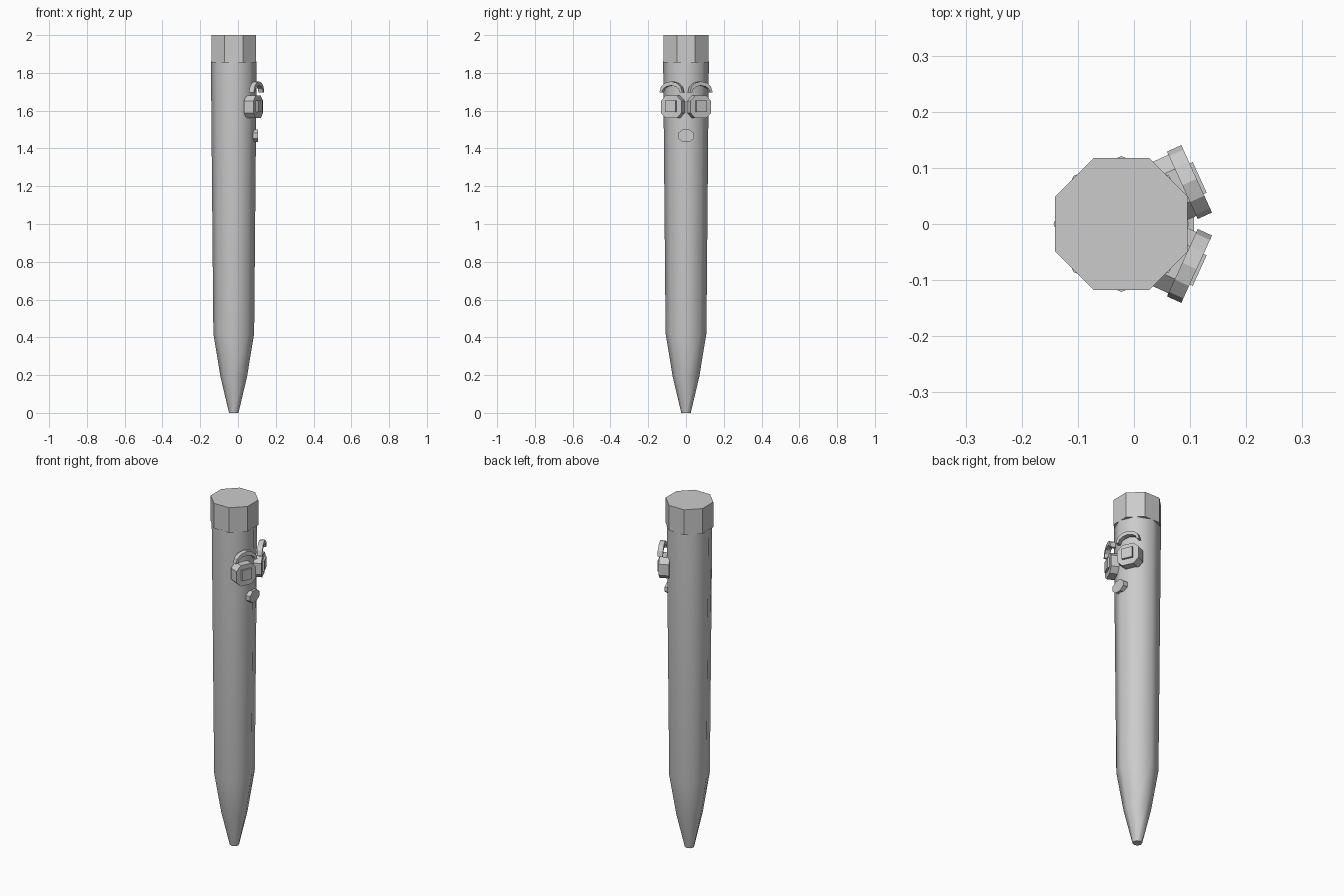
import bpy
import bmesh
from math import cos, sin, pi, radians
from mathutils import Matrix, Vector

cube = bpy.data.objects.get("Cube")
if cube:
    bpy.data.objects.remove(cube)

AXIS_X = -0.0225   # centre line of the barrel
SIDES = 8

grey = bpy.data.materials.new("plain_grey")
grey.use_nodes = True
grey.diffuse_color = (0.6, 0.6, 0.6, 1)
grey.node_tree.nodes["Principled BSDF"].inputs["Base Color"].default_value = (0.6, 0.6, 0.6, 1)


def loft(name, rings, matrix=Matrix(), smooth=False):
    """Skin a list of equal-length point rings and close both ends."""
    bm = bmesh.new()
    loops = [[bm.verts.new(matrix @ Vector(p)) for p in ring] for ring in rings]
    n = len(loops[0])
    for a, b in zip(loops, loops[1:]):
        for i in range(n):
            j = (i + 1) % n
            bm.faces.new((a[i], a[j], b[j], b[i]))
    bm.faces.new(loops[0])
    bm.faces.new(loops[-1])
    bmesh.ops.recalc_face_normals(bm, faces=bm.faces)
    mesh = bpy.data.meshes.new(name)
    bm.to_mesh(mesh)
    bm.free()
    mesh.materials.append(grey)
    obj = bpy.data.objects.new(name, mesh)
    bpy.context.collection.objects.link(obj)
    if smooth:
        bpy.ops.object.select_all(action="DESELECT")
        obj.select_set(True)
        bpy.context.view_layer.objects.active = obj
        bpy.ops.object.shade_smooth_by_angle(angle=radians(50))
    return obj


def ring(radius, z, turn=0.0):
    return [(AXIS_X + radius * cos(turn + 2 * pi * i / SIDES),
             radius * sin(turn + 2 * pi * i / SIDES), z) for i in range(SIDES)]


def plate(name, outline, back, front, matrix=Matrix()):
    """Extrude a (sideways, up) outline along local x."""
    return loft(name, [[(x, t, z) for t, z in outline] for x in (back, front)], matrix)


def chamfered(half, cut):
    k = half - cut
    return [(half, -k), (half, k), (k, half), (-k, half),
            (-half, k), (-half, -k), (-k, -half), (k, -half)]


# Barrel with tapered point
profile = [(0.025, 0), (0.07, 0.19), (0.108, 0.42), (0.121, 1.86)]
loft("barrel", [ring(r, z) for r, z in profile], smooth=True)

# Flat-sided end cap, turned half a side
cap_radius = 0.118 / cos(pi / SIDES)
loft("end_cap", [ring(cap_radius, z, pi / SIDES) for z in (1.855, 2.0)])

# Eyes, pupils and brows, angled outward on each side
STEPS = 6
arc = [pi * i / STEPS for i in range(STEPS + 1)]
brow = [(0.066 * cos(a), 0.058 * sin(a)) for a in arc]
brow += [(0.052 * cos(a), 0.036 * sin(a)) for a in reversed(arc)]
for side, label in ((1, "left"), (-1, "right")):
    turn = Matrix.Rotation(side * radians(24.5), 4, "Z")

    def place(z):
        return turn @ Matrix.Translation((0, side * 0.027, z))

    plate(label + "_eye", chamfered(0.06, 0.028), 0.075, 0.13, place(1.62))
    plate(label + "_pupil", [(-0.03, -0.03), (0.03, -0.03), (0.03, 0.03), (-0.03, 0.03)],
          0.12, 0.141, place(1.624))
    plate(label + "_brow", brow, 0.107, 0.135, place(1.697))

# Oval mouth
oval = [(0.046 * cos(pi / 8 + pi * i / 4), 0.036 * sin(pi / 8 + pi * i / 4)) for i in range(8)]
plate("mouth", oval, 0.08, 0.107, Matrix.Translation((0, 0, 1.467)))
